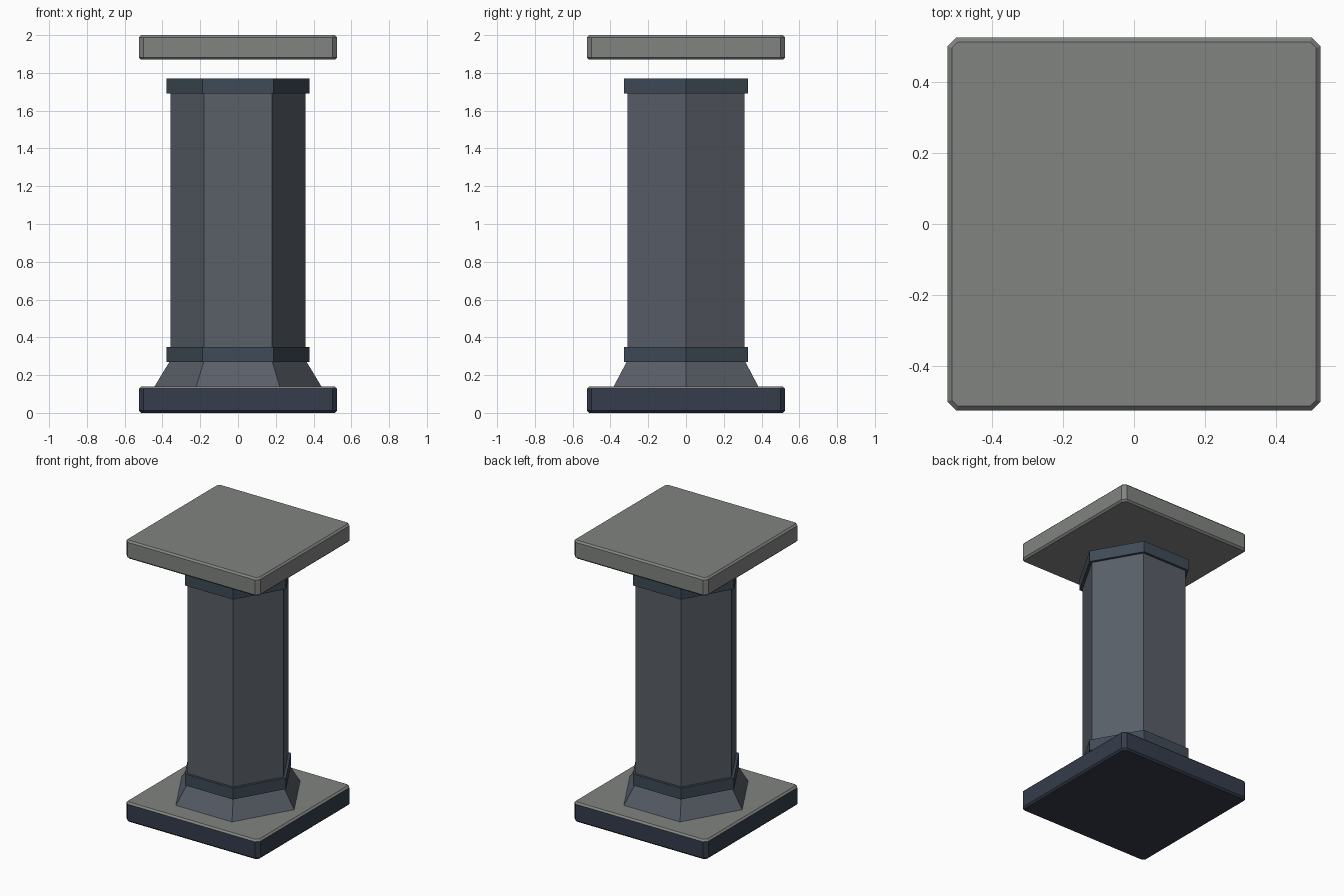
import bpy, bmesh, math

if "Cube" in bpy.data.objects:
    bpy.data.objects.remove(bpy.data.objects["Cube"])


def material(name, rgb):
    m = bpy.data.materials.new(name)
    m.diffuse_color = (*rgb, 1)
    m.use_nodes = True
    m.node_tree.nodes["Principled BSDF"].inputs["Base Color"].default_value = m.diffuse_color
    return m


STONE = material("stone", (0.22, 0.23, 0.22))
DARK = material("dark_stone", (0.035, 0.045, 0.07))
SHAFT = material("shaft_stone", (0.10, 0.115, 0.14))
BAND = material("band_stone", (0.05, 0.07, 0.095))


def hexagon(r):
    return [(r * math.cos(i * math.pi / 3), r * math.sin(i * math.pi / 3)) for i in range(6)]


def cut_square(h, c):
    """Square of half-width h with corners cut by c."""
    a = h - c
    return [(h, -a), (h, a), (a, h), (-a, h), (-h, a), (-h, -a), (-a, -h), (a, -h)]


def loft(name, rings, mats, pick=lambda f: 0):
    """Flat-faced closed solid through rings of (outline, z)."""
    bm = bmesh.new()
    loops = [[bm.verts.new((x, y, z)) for x, y in pts] for pts, z in rings]
    n = len(loops[0])
    for lo, hi in zip(loops, loops[1:]):
        for i in range(n):
            j = (i + 1) % n
            bm.faces.new((lo[i], lo[j], hi[j], hi[i]))
    bm.faces.new(loops[0][::-1])
    bm.faces.new(loops[-1])
    bm.normal_update()
    for f in bm.faces:
        f.material_index = pick(f)
    me = bpy.data.meshes.new(name)
    bm.to_mesh(me)
    bm.free()
    for m in mats:
        me.materials.append(m)
    ob = bpy.data.objects.new(name, me)
    bpy.context.collection.objects.link(ob)
    return ob


def slab(name, z0, z1, mats, pick=lambda f: 0):
    e = 0.012
    inner, outer = cut_square(0.525 - e, 0.018), cut_square(0.525, 0.025)
    loft(name, [(inner, z0), (outer, z0 + e), (outer, z1 - e), (inner, z1)], mats, pick)


# Square plates; the base has dark sides under a light top
slab("base_plate", 0, 0.14, [DARK, STONE], lambda f: 1 if f.normal.z > 0.3 else 0)
slab("top_plate", 1.87, 2.0, [STONE])

# Flared foot and hexagonal shaft
loft("flared_foot", [(hexagon(0.443), 0.138), (hexagon(0.362), 0.272)], [SHAFT])
loft("shaft", [(hexagon(0.358), 0.27), (hexagon(0.358), 1.768)], [SHAFT])

# Bands around the shaft; the top plate floats above the upper one
for name, z in (("lower_band", 0.27), ("upper_band", 1.69)):
    loft(name, [(hexagon(0.378), z), (hexagon(0.378), z + 0.08)], [BAND])
